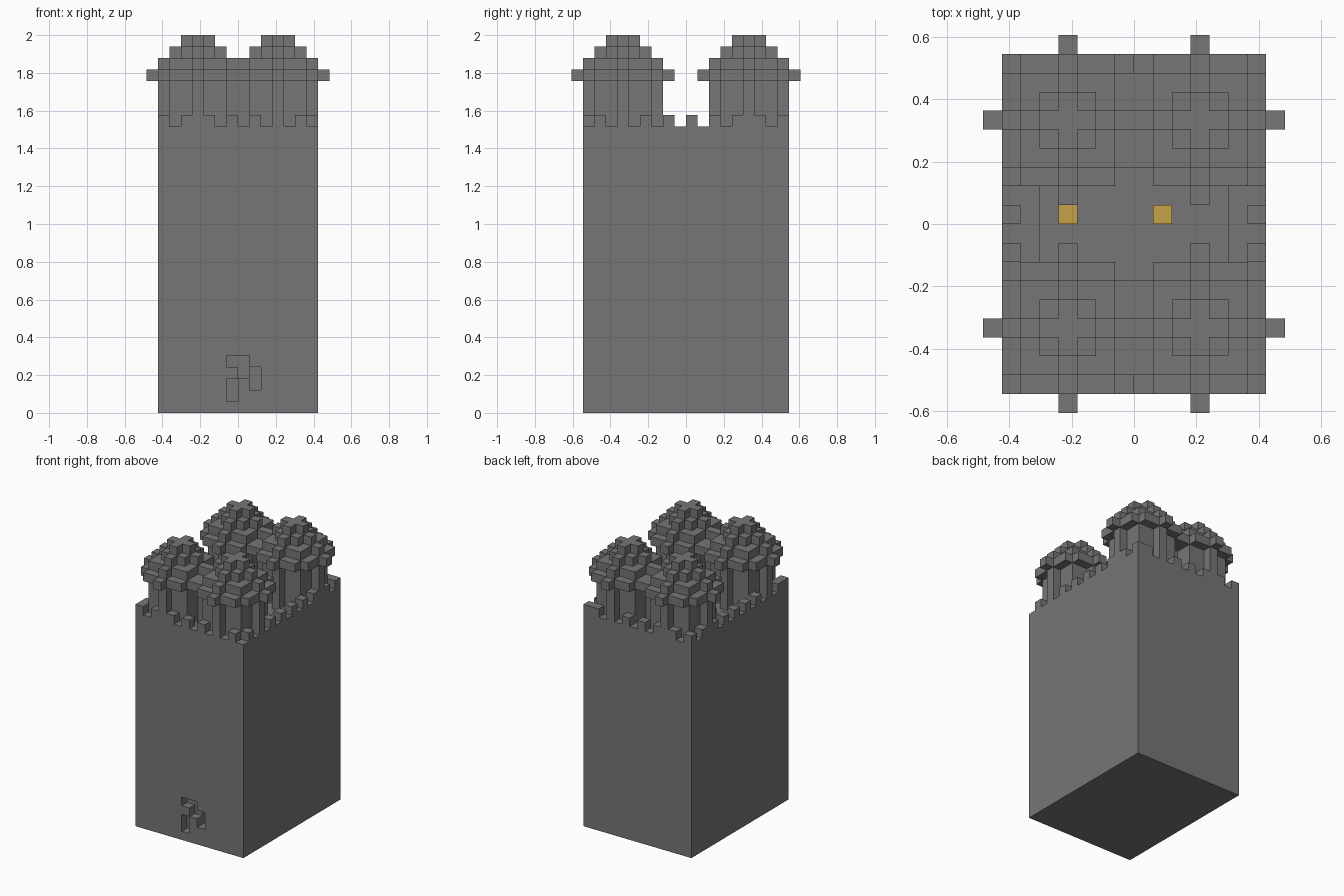
import bpy
import bmesh
from mathutils import Matrix, Vector

U = 2 / 33  # one block

cube = bpy.data.objects.get("Cube")
if cube:
    bpy.data.objects.remove(cube, do_unlink=True)


def make_material(name, colour):
    mat = bpy.data.materials.new(name)
    mat.use_nodes = True
    mat.diffuse_color = colour
    mat.node_tree.nodes["Principled BSDF"].inputs["Base Color"].default_value = colour
    return mat


stone = make_material("grey stone", (0.18, 0.18, 0.18, 1))
gold = make_material("gold", (0.56, 0.36, 0.065, 1))


def finish(name, bm, mat):
    mesh = bpy.data.meshes.new(name)
    bm.to_mesh(mesh)
    bm.free()
    mesh.materials.append(mat)
    obj = bpy.data.objects.new(name, mesh)
    bpy.context.collection.objects.link(obj)
    return obj


def boxes(name, spans, mat=stone):
    """Boxes given as (low corner, high corner) in block units."""
    bm = bmesh.new()
    for low, high in spans:
        low, high = Vector(low) * U, Vector(high) * U
        place = Matrix.Translation((low + high) / 2) @ Matrix.Diagonal((*(high - low), 1))
        bmesh.ops.create_cube(bm, size=1, matrix=place)
    return finish(name, bm, mat)


def blocks(name, cells, mat=stone):
    """Outer skin of a set of unit blocks."""
    bm = bmesh.new()
    cells = set(cells)
    for cell in cells:
        for axis in range(3):
            for side in (0, 1):
                near = list(cell)
                near[axis] += 2 * side - 1
                if tuple(near) in cells:
                    continue
                ring = []
                for a, b in ((0, 0), (1, 0), (1, 1), (0, 1)):
                    corner = Vector(cell)
                    corner[axis] += side
                    corner[(axis + 1) % 3] += a
                    corner[(axis + 2) % 3] += b
                    ring.append(bm.verts.new(corner * U))
                bm.faces.new(ring if side else ring[::-1])
    bmesh.ops.remove_doubles(bm, verts=bm.verts, dist=U / 100)
    return finish(name, bm, mat)


def disc(cx, cy, radius, z):
    """Blocks of one round layer."""
    reach = range(-radius, radius + 1)
    return [(cx + i, cy + j, z) for i in reach for j in reach
            if i * i + j * j <= radius * radius]


# Main keep with a sunken roof and a broken recess above the foot
keep = boxes("keep", [((-7, -9, 0), (7, 9, 25))])
cutters = [
    boxes("roof_cutter", [((-5, -7, 24), (5, 7, 26))]),
    boxes("recess_upper_cutter", [((-1, -10, 4), (1, -8, 5))]),
    boxes("recess_middle_cutter", [((0, -10, 3), (1, -8, 4.5))]),
    boxes("recess_right_cutter", [((1, -10, 2), (2, -7, 4))]),
    boxes("recess_left_cutter", [((-1, -10, 1), (0, -8, 3))]),
]
for cutter in cutters:
    cutter.hide_render = True
    mod = keep.modifiers.new(cutter.name, "BOOLEAN")
    mod.operation = "DIFFERENCE"
    mod.solver = "EXACT"
    mod.object = cutter
bpy.context.view_layer.update()
graph = bpy.context.evaluated_depsgraph_get()
carved = bpy.data.meshes.new_from_object(keep.evaluated_get(graph))
keep.modifiers.clear()
keep.data = carved
for cutter in cutters:
    bpy.data.objects.remove(cutter, do_unlink=True)

# Battlements: every second block around the rim
rim = [(i, j, 25) for i in range(-7, 7, 2) for j in (-9, 8)]
rim += [(i, j, 25) for i in (-7, 6) for j in range(-8, 9, 2)]
blocks("battlements", rim)

# Four corner turrets with stepped cone roofs
for cx, side in ((-4, "right"), (3, "left")):
    for cy, end in ((-6, "front"), (5, "back")):
        shaft = [c for z in range(24, 29) for c in disc(cx, cy, 3, z)]
        blocks(f"{end}_{side}_turret", shaft)
        roof = [c for step in range(4) for c in disc(cx, cy, 4 - step, 29 + step)]
        blocks(f"{end}_{side}_turret_roof", roof)

# Gold blocks on the sunken roof
for x, side in ((-4, "right"), (1, "left")):
    boxes(f"{side}_gold_block", [((x, 0, 24), (x + 1, 1, 25))], gold)
